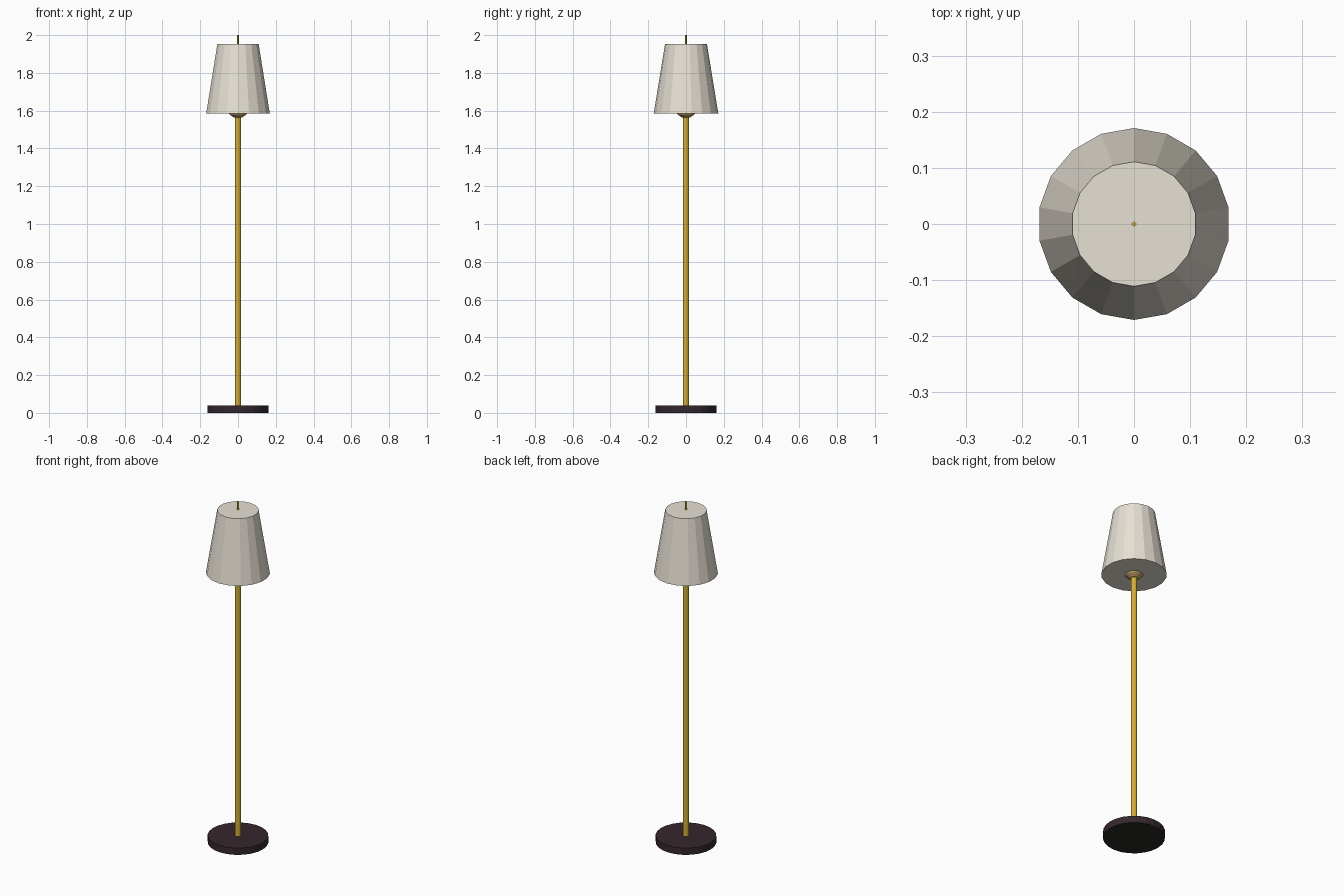
import bpy

cube = bpy.data.objects.get("Cube")
if cube:
    bpy.data.objects.remove(cube, do_unlink=True)


def material(name, rgb):
    mat = bpy.data.materials.new(name)
    mat.use_nodes = True
    mat.diffuse_color = (*rgb, 1)
    mat.node_tree.nodes["Principled BSDF"].inputs["Base Color"].default_value = (*rgb, 1)
    return mat


def tapered(name, mat, sides, bottom, top, r_bottom, r_top):
    """Upright capped cylinder or cone frustum between two heights."""
    bpy.ops.mesh.primitive_cone_add(vertices=sides, radius1=r_bottom, radius2=r_top,
                                    depth=top - bottom, location=(0, 0, (bottom + top) / 2))
    obj = bpy.context.object
    obj.name = name
    obj.data.materials.append(mat)
    return obj


cream = material("cream fabric", (0.80, 0.75, 0.66))
gold = material("polished gold", (0.66, 0.43, 0.04))
brass = material("aged brass", (0.52, 0.35, 0.13))
dark = material("dark wood", (0.035, 0.021, 0.025))
felt = material("black felt", (0.021, 0.020, 0.018))

# Foot with a felt underside, and pole
base = tapered("base", dark, 24, 0, 0.04, 0.162, 0.162)
base.data.materials.append(felt)
for face in base.data.polygons:
    if face.normal.z < -0.5:
        face.material_index = 1
tapered("pole", gold, 12, 0.04, 1.59, 0.0165, 0.0165)

# Bulb holder peeking out below the shade
bpy.ops.mesh.primitive_uv_sphere_add(segments=12, ring_count=8, radius=0.06,
                                     location=(0, 0, 1.62))
holder = bpy.context.object
holder.name = "bulb_holder"
holder.data.materials.append(brass)

# Closed, faceted shade with a thin finial on top
tapered("shade", cream, 18, 1.585, 1.953, 0.171, 0.111)
tapered("finial", gold, 4, 1.95, 2.0, 0.005, 0.005)
